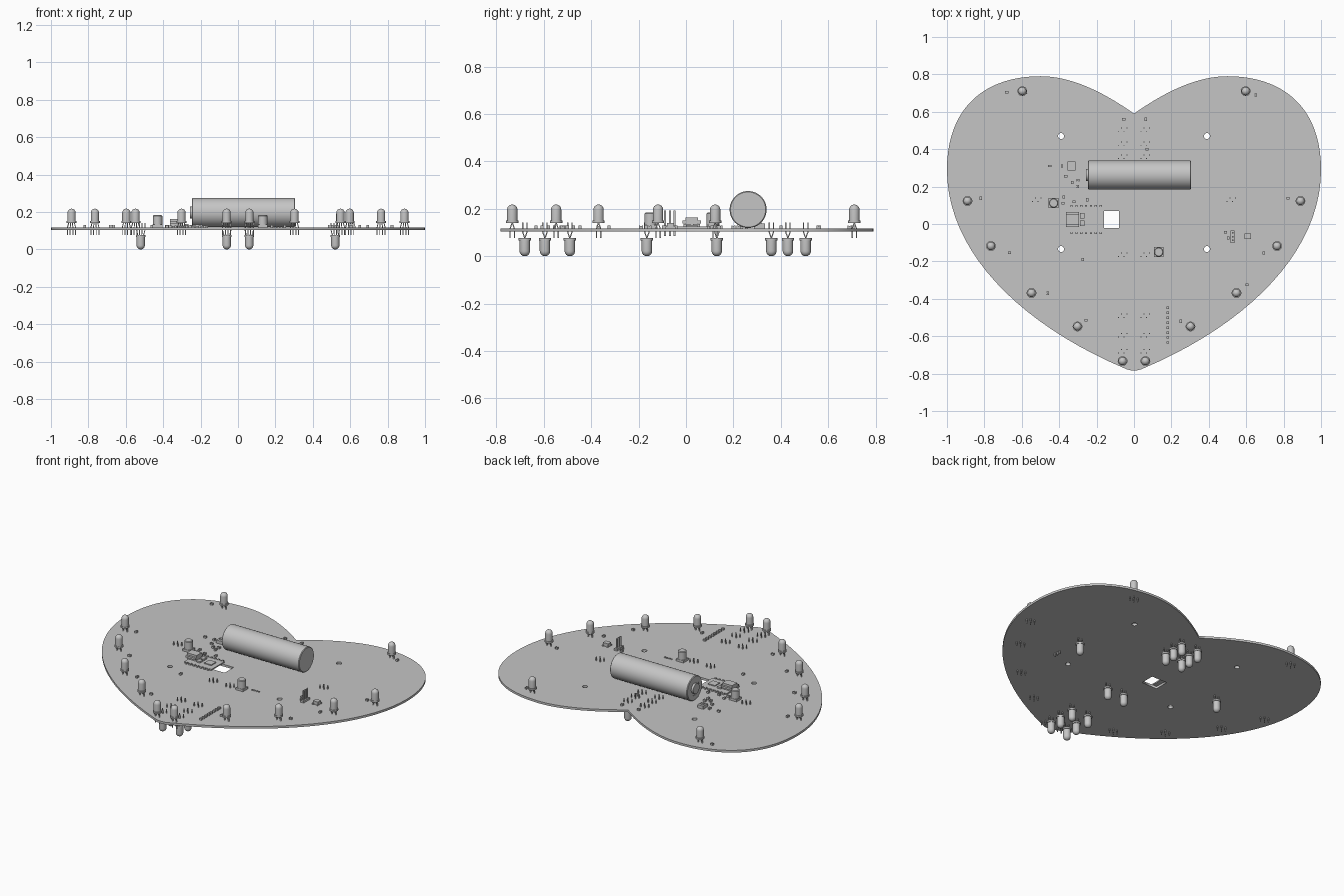
import bpy, bmesh, math
from mathutils import Vector, Matrix

old = bpy.data.objects.get("Cube")
if old:
    bpy.data.objects.remove(old, do_unlink=True)

grey = bpy.data.materials.new("plain grey")
grey.use_nodes = True
grey.diffuse_color = (0.56, 0.56, 0.56, 1)
grey.node_tree.nodes["Principled BSDF"].inputs["Base Color"].default_value = grey.diffuse_color
BOTTOM, TOP = 0.104, 0.118


def add(name, mesh, loc=(0, 0, 0), rot=(0, 0, 0)):
    ob = bpy.data.objects.new(name, mesh)
    ob.location, ob.rotation_euler = loc, rot
    bpy.context.collection.objects.link(ob)
    return ob


def to_mesh(name, bm):
    bmesh.ops.recalc_face_normals(bm, faces=bm.faces)
    for f in bm.faces:
        f.smooth = True
    for e in bm.edges:
        e.smooth = len(e.link_faces) == 2 and e.calc_face_angle(0) < 0.6
    mesh = bpy.data.meshes.new(name)
    bm.to_mesh(mesh)
    bm.free()
    mesh.materials.append(grey)
    return mesh


def box(bm, x, y, z0, sx, sy, sz):
    m = Matrix.Translation((x, y, z0 + sz / 2)) @ Matrix.Diagonal((sx, sy, sz, 1))
    return bmesh.ops.create_cube(bm, size=1, matrix=m)["verts"]


def strut(bm, a, b, w):
    # square bar with level ends, which may lean
    for v in bmesh.ops.create_cube(bm, size=1)["verts"]:
        end = Vector(b if v.co.z > 0 else a)
        v.co = end + Vector((v.co.x * w, v.co.y * w, 0))


def lathe(bm, profile, steps=24):
    verts = [bm.verts.new((r, 0, z)) for r, z in profile]
    edges = [bm.edges.new(p) for p in zip(verts, verts[1:])]
    bmesh.ops.spin(bm, geom=verts + edges, axis=(0, 0, 1), cent=(0, 0, 0),
                   angle=math.tau, steps=steps, use_duplicate=False)
    bmesh.ops.remove_doubles(bm, verts=bm.verts, dist=1e-5)


# Heart-shaped board with its holes, drawn as one filled outline
curve = bpy.data.curves.new("board", "CURVE")
curve.dimensions, curve.fill_mode = "2D", "BOTH"
curve.extrude = (TOP - BOTTOM) / 2
curve.resolution_u = 20
half = [  # point, handle before, handle after
    ((0.5, 0.79), (0.34, 0.79), (0.79, 0.79)),
    ((1.0, 0.29), (1.0, 0.63), (1.0, -0.14)),
    ((0.05, -0.772), (0.62, -0.53), (0.02, -0.787))]
flip = lambda p: (-p[0], p[1])
cusp = ((0, 0.59), (-0.17, 0.71), (0.17, 0.71))
outline = [cusp] + half + [(flip(p), flip(b), flip(a)) for p, a, b in reversed(half)]
sp = curve.splines.new("BEZIER")
sp.bezier_points.add(len(outline) - 1)
sp.use_cyclic_u = True
for bp, (p, a, b) in zip(sp.bezier_points, outline):
    bp.handle_left_type = bp.handle_right_type = "FREE"
    bp.co, bp.handle_left, bp.handle_right = (*p, 0), (*a, 0), (*b, 0)


def hole(points):
    s = curve.splines.new("POLY")
    s.points.add(len(points) - 1)
    s.use_cyclic_u = True
    for pt, (x, y) in zip(s.points, points):
        pt.co = (x, y, 0, 1)


for hx in (-0.39, 0.39):
    for hy in (-0.134, 0.47):
        hole([(hx + 0.016 * math.cos(k * math.tau / 20), hy + 0.016 * math.sin(k * math.tau / 20))
              for k in range(20)])
hole([(-0.19, -0.022), (-0.08, -0.022), (-0.08, 0.07), (-0.19, 0.07)])
curve.materials.append(grey)
board = add("board", curve, (0, 0, (TOP + BOTTOM) / 2))
bpy.ops.object.select_all(action="DESELECT")
board.select_set(True)
bpy.context.view_layer.objects.active = board
bpy.ops.object.convert(target="MESH")

# Battery cell lying along x, with its raised contact on the -x end
bm = bmesh.new()
lathe(bm, [(0, -0.305), (0.074, -0.305), (0.078, -0.301), (0.078, 0.242), (0.074, 0.246),
           (0.045, 0.246), (0.045, 0.243), (0.032, 0.243), (0.032, 0.257), (0, 0.257)], 48)
add("battery_cell", to_mesh("battery_cell", bm), (0, 0.262, 0.197), (0, -math.pi / 2, 0))

# Domed lamp with four splayed leads
bm = bmesh.new()
dome = [(0.022 * math.cos(k * math.pi / 12), 0.055 + 0.022 * math.sin(k * math.pi / 12)) for k in range(6)]
lathe(bm, [(0, 0), (0.026, 0), (0.026, 0.01), (0.022, 0.01)] + dome + [(0, 0.077)])
for k in range(4):
    x, y = (k - 1.5) * 0.0145, 0.009 * (-1) ** k
    strut(bm, (x, y, -0.024), (x * 0.7, 0, 0.001), 0.005)
    strut(bm, (x, y, -0.065), (x, y, -0.024), 0.005)
lamp = to_mesh("lamp", bm)

rim = [(0.597, 0.71), (0.89, 0.123), (0.765, -0.118), (0.548, -0.369), (0.302, -0.548), (0.061, -0.733)]
under = [(0.06, y) for y in (0.505, 0.43, 0.36, -0.165, -0.49, -0.595, -0.68)] + [(0.52, 0.13)]
for side in (-1, 1):
    for x, y in rim:
        add("top_lamp", lamp, (side * x, y, 0.141))
    for x, y in under:
        add("under_lamp", lamp, (side * x, y, 0.077), (math.pi, 0, 0))

# Push buttons: square base, round cap
bm = bmesh.new()
box(bm, 0, 0, 0, 0.052, 0.052, 0.014)
lathe(bm, [(0, 0.01), (0.025, 0.01), (0.025, 0.062), (0.021, 0.066), (0, 0.066)])
button = to_mesh("push_button", bm)
for x, y in ((-0.43, 0.112), (0.132, -0.15)):
    add("push_button", button, (x, y, TOP))

# Controller module with edge pads, socket and small chips
bm = bmesh.new()
box(bm, -0.256, 0.024, TOP, 0.192, 0.132, 0.008)
for k in range(7):
    for y in (-0.046, 0.094):
        box(bm, -0.334 + k * 0.026, y, TOP, 0.012, 0.014, 0.01)
for y in (0.045, 0.005):
    box(bm, -0.277, y, 0.126, 0.026, 0.03, 0.01)
box(bm, -0.215, 0.024, 0.126, 0.05, 0.05, 0.006)
add("controller_module", to_mesh("controller_module", bm))
bm = bmesh.new()
verts = box(bm, -0.328, 0.024, 0.126, 0.07, 0.078, 0.038)
edges = [e for e in bm.edges if abs(e.verts[0].co.x - e.verts[1].co.x) > 0.01]
bmesh.ops.bevel(bm, geom=edges, offset=0.013, segments=4, affect="EDGES")
add("charging_socket", to_mesh("charging_socket", bm))

# Slide switch pins and nearby small block
bm = bmesh.new()
box(bm, 0.527, -0.068, TOP, 0.022, 0.065, 0.012)
for y in (-0.088, -0.068, -0.048):
    strut(bm, (0.527, y, 0.085), (0.527, y, 0.192), 0.008)
add("pin_header", to_mesh("pin_header", bm))
bm = bmesh.new()
box(bm, 0.608, -0.065, TOP, 0.036, 0.03, 0.022)
for dx in (-0.016, 0.016):
    for dy in (-0.016, 0.016):
        box(bm, 0.608 + dx, -0.065 + dy, TOP, 0.008, 0.01, 0.008)
add("small_block", to_mesh("small_block", bm))

# Power chip
bm = bmesh.new()
box(bm, -0.335, 0.31, TOP, 0.042, 0.046, 0.02)
box(bm, -0.335, 0.31, TOP, 0.022, 0.016, 0.028)
add("power_chip", to_mesh("power_chip", bm))

# Row of connector pads and row of short studs
bm = bmesh.new()
for k in range(8):
    box(bm, 0.18, -0.448 - k * 0.0265, TOP, 0.015, 0.013, 0.012)
for k in range(4):
    box(bm, 0.19 + k * 0.016, -0.125, TOP, 0.008, 0.008, 0.005)
add("connector_rows", to_mesh("connector_rows", bm))

# Small surface parts, each with two end caps
bm = bmesh.new()
box(bm, 0, 0, 0, 0.009, 0.012, 0.01)
for x in (-0.006, 0.006):
    box(bm, x, 0, 0, 0.005, 0.013, 0.012)
chip = to_mesh("chip_part", bm)
spots = [(-0.68, 0.705), (-0.82, 0.138), (-0.665, -0.153), (-0.46, -0.37), (-0.257, -0.515),
         (0.652, 0.69), (0.823, 0.138), (0.693, -0.155), (0.604, -0.325), (0.25, -0.52),
         (-0.45, 0.31), (-0.385, 0.31), (-0.365, 0.255), (-0.33, 0.222), (-0.3, 0.235),
         (-0.375, 0.145), (-0.38, 0.11), (-0.25, 0.13), (-0.32, 0.12), (-0.275, -0.19),
         (0.49, -0.045), (0.505, -0.075), (-0.055, 0.56), (0.062, 0.56), (0.07, 0.4), (-0.3, 0.2)]
for k, (x, y) in enumerate(spots):
    add("chip_part", chip, (x, y, TOP), (0, 0, (k % 2) * math.pi / 2))
